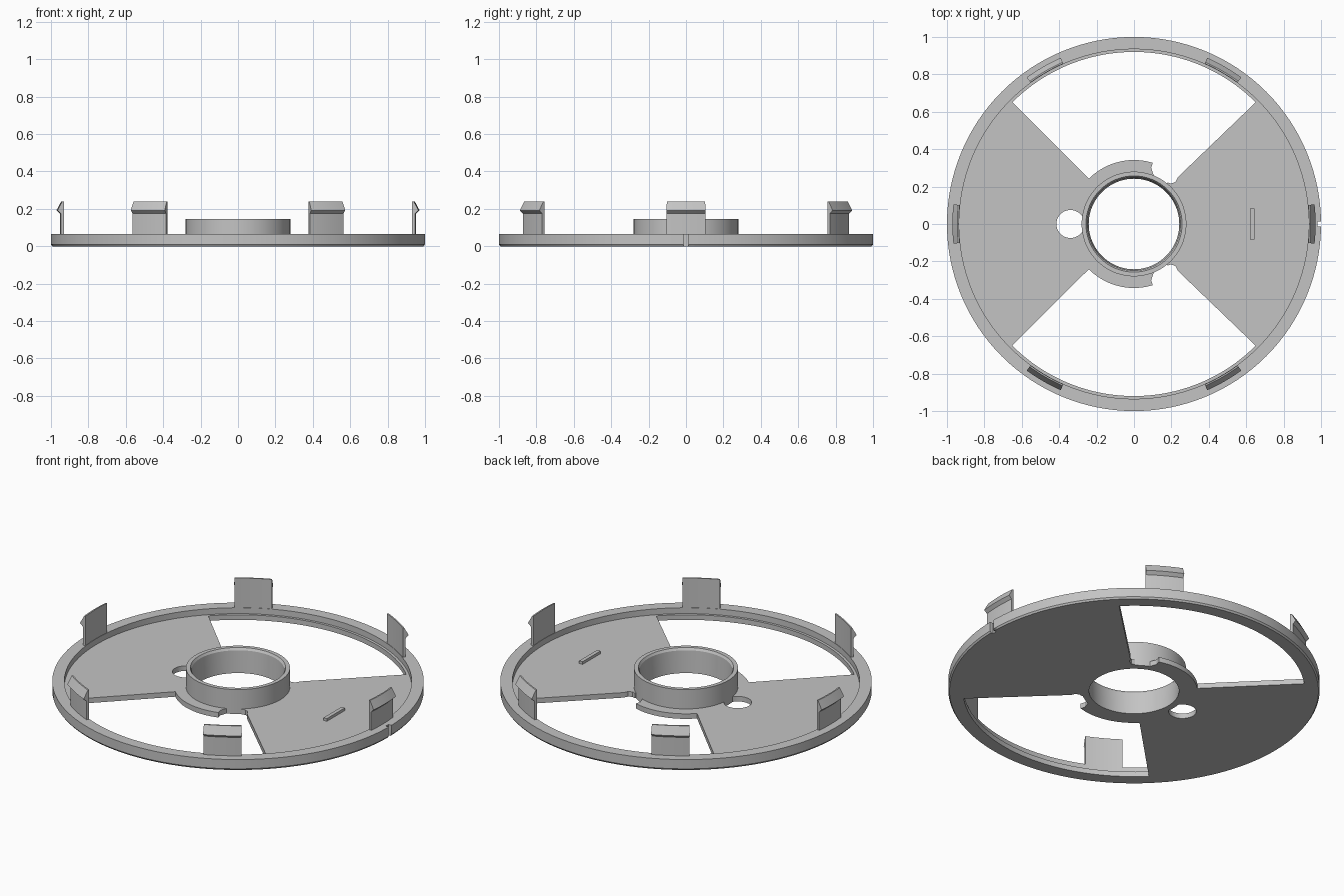
import bpy, bmesh
from math import sin, cos, radians, pi
from mathutils import Matrix

cube = bpy.data.objects.get("Cube")
if cube:
    bpy.data.objects.remove(cube)

grey = bpy.data.materials.new("light_grey_plastic")
grey.use_nodes = True
colour = (0.55, 0.55, 0.55, 1)
grey.diffuse_color = colour
grey.node_tree.nodes["Principled BSDF"].inputs["Base Color"].default_value = colour

PLATE = 0.03      # plate thickness
RIM_TOP = 0.065


def finish(bm, name):
    bmesh.ops.remove_doubles(bm, verts=bm.verts, dist=1e-5)
    bmesh.ops.recalc_face_normals(bm, faces=bm.faces)
    mesh = bpy.data.meshes.new(name)
    bm.to_mesh(mesh)
    bm.free()
    mesh.materials.append(grey)
    obj = bpy.data.objects.new(name, mesh)
    bpy.context.collection.objects.link(obj)
    bpy.ops.object.select_all(action='DESELECT')
    obj.select_set(True)
    bpy.context.view_layer.objects.active = obj
    bpy.ops.object.shade_smooth_by_angle(angle=radians(25))
    return obj


def revolve(name, profile, start=0, end=360, steps=128):
    """Sweep a closed (radius, z) profile about the z axis."""
    bm = bmesh.new()
    full = end - start == 360
    rings = []
    for i in range(steps if full else steps + 1):
        a = radians(start + (end - start) * i / steps)
        rings.append([bm.verts.new((r * cos(a), r * sin(a), z)) for r, z in profile])
    n = len(profile)
    for i in range(steps):
        p, q = rings[i], rings[(i + 1) % len(rings)]
        for k in range(n):
            bm.faces.new((p[k], q[k], q[(k + 1) % n], p[(k + 1) % n]))
    if not full:
        bm.faces.new(rings[0])
        bm.faces.new(rings[-1])
    return finish(bm, name)


def box(name, size, centre):
    bm = bmesh.new()
    bmesh.ops.create_cube(bm, size=1, matrix=Matrix.Translation(centre) @ Matrix.Diagonal((*size, 1)))
    return finish(bm, name)


def arc(r, start, end, steps, cx=0):
    return [(cx + r * cos(radians(start + (end - start) * i / steps)),
             r * sin(radians(start + (end - start) * i / steps))) for i in range(steps + 1)]


# Base plate: disc outline with two windows, a centre hole and a side hole
window = arc(0.92, 45, 135, 40) + arc(0.342, 135, 73, 20)
window += [(0.092, 0.30), (0.105, 0.26)] + arc(0.272, 66, 51, 6)
window += [(0.18, 0.222), (0.20, 0.216), (0.222, 0.226), (0.234, 0.25)]
outlines = [arc(0.935, 0, 360, 128)[:-1], window, [(x, -y) for x, y in window],
            arc(0.262, 0, 360, 96)[:-1], arc(0.075, 0, 360, 40, cx=-0.34)[:-1]]
curve = bpy.data.curves.new("plate_outline", 'CURVE')
curve.dimensions = '2D'
curve.fill_mode = 'BOTH'
curve.extrude = PLATE / 2
for points in outlines:
    spline = curve.splines.new('POLY')
    spline.points.add(len(points) - 1)
    for point, (x, y) in zip(spline.points, points):
        point.co = (x, y, 0, 1)
    spline.use_cyclic_u = True
helper = bpy.data.objects.new("plate_outline", curve)
bpy.context.collection.objects.link(helper)
bpy.context.view_layer.update()
bm = bmesh.new()
bm.from_mesh(helper.evaluated_get(bpy.context.evaluated_depsgraph_get()).to_mesh())
bmesh.ops.translate(bm, verts=bm.verts, vec=(0, 0, PLATE / 2))
bpy.data.objects.remove(helper)
finish(bm, "base_plate")

# Outer rim with a small locating notch
rim = revolve("outer_rim", [(0.935, 0), (0.993, 0), (1, 0.01), (1, RIM_TOP), (0.935, RIM_TOP)])
cutter = box("notch_cutter", (0.04, 0.026, 0.3), (1.0, 0, 0.05))
cutter.hide_render = True
cut = rim.modifiers.new("notch", 'BOOLEAN')
cut.operation = 'DIFFERENCE'
cut.object = cutter
cut.solver = 'EXACT'
bpy.context.view_layer.objects.active = rim
bpy.ops.object.modifier_apply(modifier=cut.name)
bpy.data.objects.remove(cutter)

# Raised centre collar
revolve("centre_collar", [(0.242, 0), (0.28, 0), (0.28, 0.145), (0.257, 0.145), (0.249, 0.132)])

# Small rib on the plate
box("plate_rib", (0.022, 0.168, 0.02), (0.632, 0, PLATE + 0.006))

# Six snap clips with outward barbs
clip = [(0.937, 0.04), (0.953, 0.04), (0.953, 0.175), (0.971, 0.192), (0.945, 0.24), (0.937, 0.24)]
for i in range(6):
    revolve(f"snap_clip_{i + 1}", clip, 60 * i - 6.2, 60 * i + 6.2, 8)
